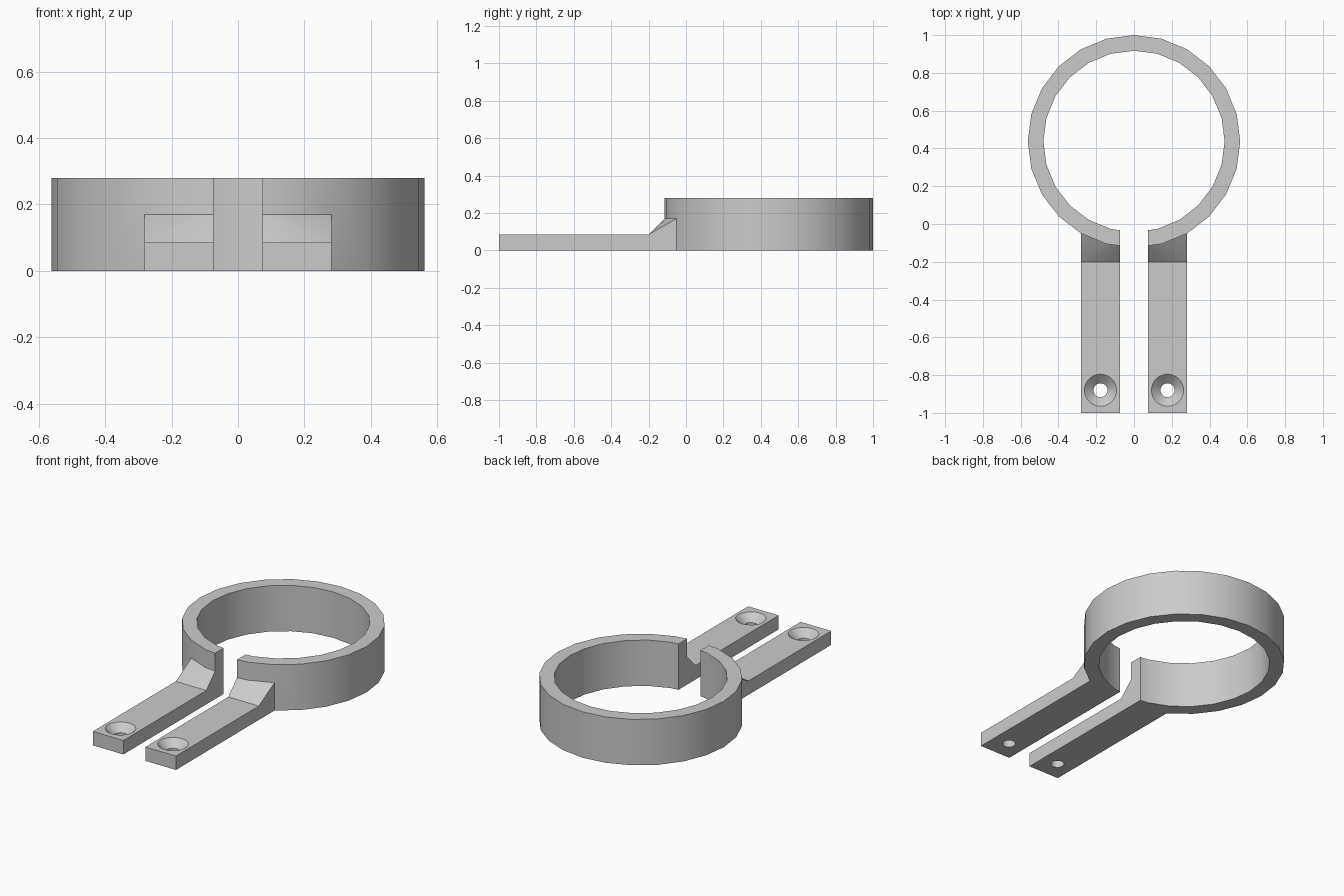
import bpy
import bmesh
from math import sin, cos, radians

cube = bpy.data.objects.get("Cube")
if cube:
    bpy.data.objects.remove(cube, do_unlink=True)

R_OUT, R_IN, CENTRE_Y, HEIGHT = 0.5625, 0.48, 0.4375, 0.28
GAP, ARM_X, ARM_Z, RAMP_Z, RAMP_Y = 0.074, 0.281, 0.085, 0.17, -0.2

grey = bpy.data.materials.new("plain grey")
grey.use_nodes = True
colour = (0.6, 0.6, 0.6, 1)
grey.diffuse_color = colour
grey.node_tree.nodes["Principled BSDF"].inputs["Base Color"].default_value = colour


def finish(name, bm):
    """Turn a bmesh into a grey object."""
    bmesh.ops.recalc_face_normals(bm, faces=bm.faces)
    mesh = bpy.data.meshes.new(name)
    bm.to_mesh(mesh)
    bm.free()
    mesh.materials.append(grey)
    obj = bpy.data.objects.new(name, mesh)
    bpy.context.collection.objects.link(obj)
    return obj


def prism(name, outline, height):
    bm = bmesh.new()
    base = bm.faces.new([bm.verts.new((x, y, 0)) for x, y in outline])
    top = bmesh.ops.extrude_face_region(bm, geom=[base])["geom"]
    bmesh.ops.translate(bm, vec=(0, 0, height),
                        verts=[g for g in top if isinstance(g, bmesh.types.BMVert)])
    return finish(name, bm)


def hull(name, points):
    bm = bmesh.new()
    for p in points:
        bm.verts.new(p)
    bmesh.ops.convex_hull(bm, input=bm.verts)
    return finish(name, bm)


def lathe(name, profile, x, y, steps=32):
    """Solid of revolution from (radius, z) points."""
    bm = bmesh.new()
    rings = [[bm.verts.new((x + r * cos(radians(360 * i / steps)),
                            y + r * sin(radians(360 * i / steps)), z))
              for i in range(steps)] for r, z in profile]
    for a, b in zip(rings, rings[1:]):
        for i in range(steps):
            j = (i + 1) % steps
            bm.faces.new((a[i], a[j], b[j], b[i]))
    bm.faces.new(rings[0])
    bm.faces.new(rings[-1])
    return finish(name, bm)


def combine(target, tool, operation):
    bpy.context.view_layer.objects.active = target
    mod = target.modifiers.new(operation.lower(), "BOOLEAN")
    mod.operation, mod.solver, mod.object = operation, "EXACT", tool
    bpy.ops.object.modifier_apply(modifier=mod.name)
    bpy.data.objects.remove(tool, do_unlink=True)


def arc(radius):
    """Ring facets from the right gap edge round to the left one."""
    step = radians(15)
    end_y = CENTRE_Y - radius + radius * (1 - cos(step)) * GAP / (radius * sin(step))
    inner = [(radius * sin(i * step), CENTRE_Y - radius * cos(i * step))
             for i in range(1, 24)]
    return [(GAP, end_y)] + inner + [(-GAP, end_y)]


# Split ring
outer = arc(R_OUT)
clamp = prism("split_ring_clamp", outer + arc(R_IN)[::-1], HEIGHT)

for side in (1, -1):
    # Flat arm
    slab = prism("arm", [(side * GAP, -1), (side * ARM_X, -1),
                         (side * ARM_X, -0.1), (side * GAP, -0.1)], ARM_Z)
    # Ramp whose upper edge follows the ring facets
    points = [(side * x, RAMP_Y, z) for x in (GAP, ARM_X) for z in (0, ARM_Z)]
    points += [(side * x, y + back, z) for x, y in outer[:3]
               for back in (0, 0.04) for z in (0, RAMP_Z)]
    combine(clamp, hull("ramp", points), "UNION")
    combine(clamp, slab, "UNION")
    # Countersunk screw hole
    hole = lathe("screw_hole", [(0.037, -0.05), (0.037, 0.042),
                                (0.085, ARM_Z), (0.085, 0.15)],
                 side * (GAP + ARM_X) / 2, -0.88)
    combine(clamp, hole, "DIFFERENCE")

bpy.ops.object.select_all(action="DESELECT")
clamp.select_set(True)
bpy.context.view_layer.objects.active = clamp
bpy.ops.object.shade_smooth_by_angle(angle=radians(30))
